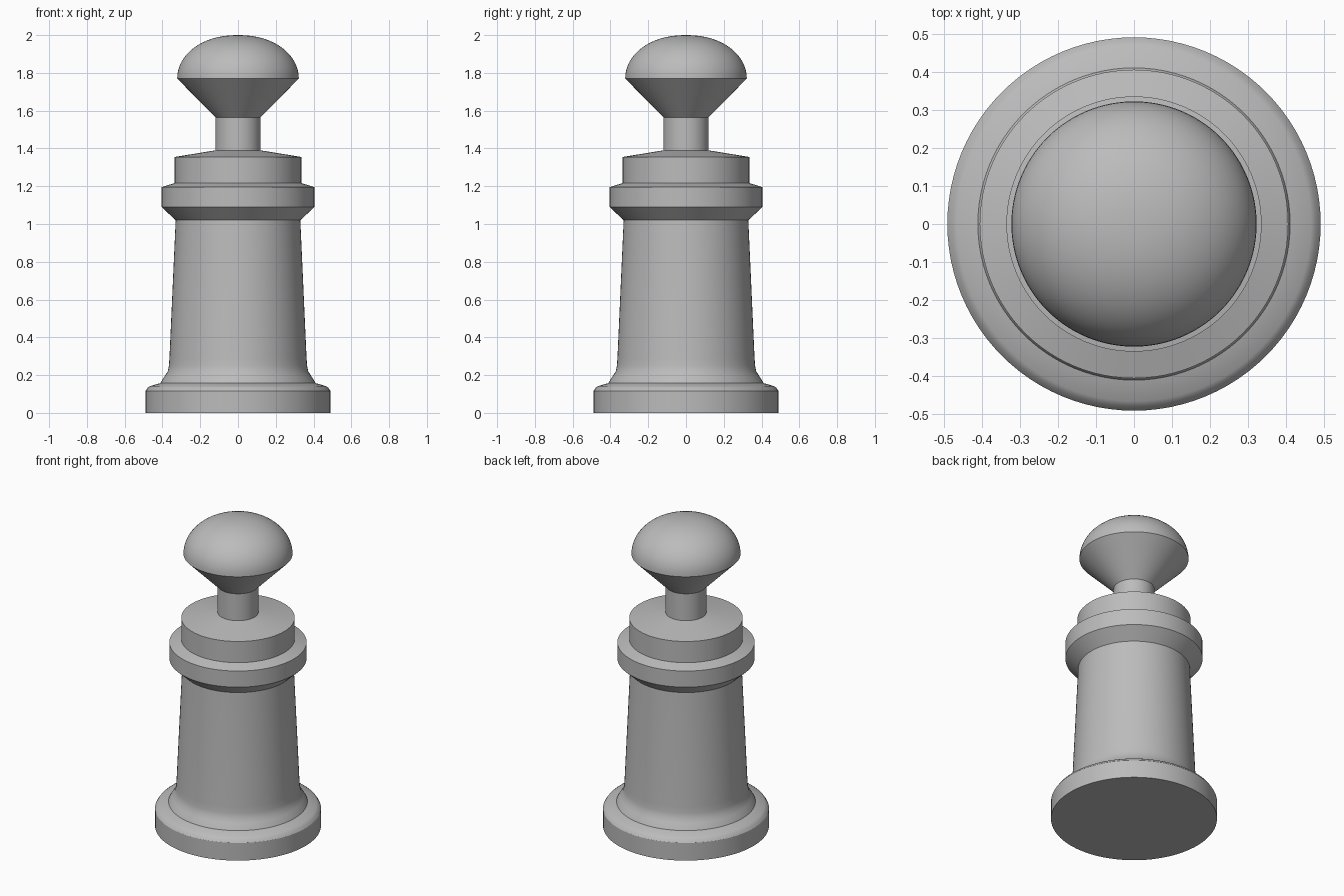
import bpy, bmesh
from math import sin, cos, pi, radians

SEGMENTS = 96

cube = bpy.data.objects.get("Cube")
if cube:
    bpy.data.objects.remove(cube, do_unlink=True)

grey = bpy.data.materials.new("plain_grey")
grey.use_nodes = True
colour = (0.5, 0.5, 0.5, 1)
grey.diffuse_color = colour
grey.node_tree.nodes["Principled BSDF"].inputs["Base Color"].default_value = colour


def lathe(name, profile):
    """Turn a bottom-to-top (radius, height) profile around the z axis."""
    bm = bmesh.new()
    rings = []
    for r, z in profile:
        count = SEGMENTS if r > 0 else 1
        rings.append([bm.verts.new((r * cos(2 * pi * i / SEGMENTS),
                                    r * sin(2 * pi * i / SEGMENTS), z))
                      for i in range(count)])
    for low, high in zip(rings, rings[1:]):
        if len(low) == 1:
            bm.faces.new(high[::-1])
        elif len(high) == 1:
            for i in range(SEGMENTS):
                bm.faces.new((low[i], low[(i + 1) % SEGMENTS], high[0]))
        else:
            for i in range(SEGMENTS):
                j = (i + 1) % SEGMENTS
                bm.faces.new((low[i], low[j], high[j], high[i]))
    mesh = bpy.data.meshes.new(name)
    bm.to_mesh(mesh)
    bm.free()
    mesh.materials.append(grey)
    obj = bpy.data.objects.new(name, mesh)
    bpy.context.collection.objects.link(obj)
    bpy.ops.object.select_all(action='DESELECT')
    obj.select_set(True)
    bpy.context.view_layer.objects.active = obj
    bpy.ops.object.shade_smooth_by_angle(angle=radians(25))


# Round plinth with a softened upper rim
lathe("base", [(0, 0), (0.49, 0), (0.49, 0.115), (0.478, 0.133),
               (0.465, 0.142), (0.41, 0.158)])

# Tapered column with a flared foot
lathe("column", [(0.41, 0.158), (0.405, 0.168), (0.388, 0.195), (0.372, 0.22),
                 (0.366, 0.25), (0.363, 0.29), (0.33, 1.02)])

# Projecting collar and the drum above it
lathe("collar", [(0.33, 1.02), (0.405, 1.09), (0.405, 1.195), (0.335, 1.217)])
lathe("drum", [(0.335, 1.217), (0.335, 1.355), (0.12, 1.39)])

# Narrow neck
lathe("neck", [(0.12, 1.39), (0.12, 1.565)])

# Mushroom knob: conical underside and domed cap
steps = 16
dome = [(0.322 * cos(pi / 2 * i / steps) ** 0.92,
         1.77 + 0.23 * sin(pi / 2 * i / steps)) for i in range(steps)]
lathe("knob", [(0.12, 1.565)] + dome + [(0, 2)])
